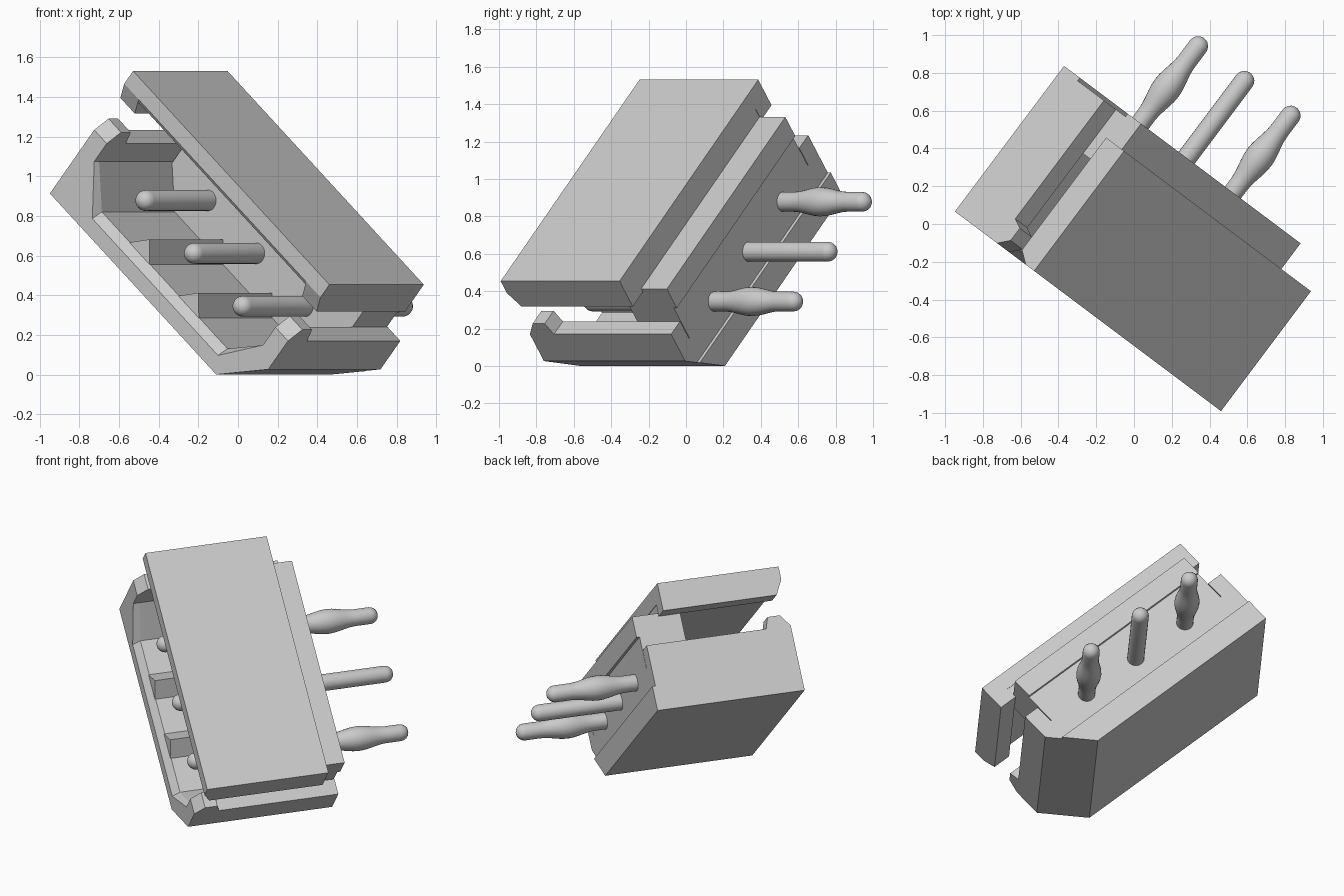
import bpy, bmesh, math
from mathutils import Matrix, Vector

if "Cube" in bpy.data.objects:
    bpy.data.objects.remove(bpy.data.objects["Cube"])

# Tilted frame: local x = across the pins, y = along the pins, z = housing height
t = math.radians(41.05)
h, d, up = Vector((.8, -.6, 0)), Vector((.6, .8, 0)), Vector((0, 0, 1))
w = h * math.cos(t) - up * math.sin(t)
u = h * math.sin(t) + up * math.cos(t)
FRAME = Matrix.Translation((.01, -.008, .611)) @ Matrix((w, d, u)).transposed().to_4x4()


def loft(name, rings, closed_ends=True, smooth=False):
    """Skin a list of equal-length point rings."""
    bm = bmesh.new()
    vs = [[bm.verts.new(p) for p in r] for r in rings]
    n = len(rings[0])
    for r0, r1 in zip(vs, vs[1:]):
        for i in range(n):
            j = (i + 1) % n
            bm.faces.new((r0[i], r0[j], r1[j], r1[i]))
    bm.faces.new(vs[0])
    bm.faces.new(vs[-1])
    bmesh.ops.recalc_face_normals(bm, faces=bm.faces)
    me = bpy.data.meshes.new(name)
    bm.to_mesh(me)
    bm.free()
    ob = bpy.data.objects.new(name, me)
    bpy.context.collection.objects.link(ob)
    ob.matrix_world = FRAME
    if smooth:
        for p in me.polygons:
            p.use_smooth = True
    return ob


def along(name, prof, y0, y1):
    """Extrude an (x, z) profile along the pin direction."""
    return loft(name, [[(x, y, z) for x, z in prof] for y in (y0, y1)])


def across(name, prof, x0, x1):
    """Extrude a (y, z) profile across the pins."""
    return loft(name, [[(x, y, z) for y, z in prof] for x in (x0, x1)])


FRONT, BACK, GROOVE, WALL = -.516, .448, .428, .137


# Trough-shaped housing with a chamfered mouth along the floor
def trough(y, floor):
    prof = [(-.81, -.305), (.58, -.305), (.81, -.07), (.81, .12), (.705, .12), (.705, 0),
            (.525, floor), (-.525, floor), (-.705, 0), (-.705, .12), (-.81, .12)]
    return [(x, y, z) for x, z in prof]


loft("housing", [trough(FRONT, -.225), trough(-.475, -.18), trough(GROOVE, -.18)])
along("back_lower_step", [(-.81, -.305), (.58, -.305), (.737, -.145), (-.81, -.145)], GROOVE, BACK)

# Back wall that carries the pins and the cover plate
across("back_wall", [(WALL, -.18), (GROOVE, -.18), (GROOVE, .21), (BACK, .21), (BACK, .345),
                     (.275, .345), (.275, .41), (WALL, .41)], -.70, .70)

# Cover plate with lips at both ends
across("cover_plate", [(FRONT, .505), (FRONT, .42), (-.50, .40), (.278, .40), (.278, .505)], -.70, .70)
for side, s in (("left", -1), ("right", 1)):
    across("cover_lip_" + side, [(FRONT, .505), (FRONT, .42), (-.465, .325), (.278, .325), (.278, .505)],
           s * .70, s * .82)
    # Small catch on the front of each side wall
    across("catch_" + side, [(FRONT, .12), (-.461, .195), (-.38, .195), (-.355, .12)], s * .705, s * .81)
    # Ridge on the floor between pins
    x = s * .205
    along("floor_ridge_" + side, [(x - .085, -.18), (x + .085, -.18), (x, -.085)], -.48, WALL)

# Round-ended pins, the outer two with a swelling
R, TIP0, TIP1 = .053, -.435, 1.01


def pin(name, x, bulge):
    prof = [(TIP0 + R * (1 - math.cos(a)), R * math.sin(a))
            for a in (math.radians(v) for v in (8, 30, 50, 70, 90))]
    if bulge:
        prof += [(.50, R)] + [(.50 + .36 * k / 10, R + .025 * math.sin(math.pi * k / 10) ** 2)
                              for k in range(1, 11)]
    prof += [(TIP0 + TIP1 - y, r) for y, r in reversed(prof[:5])]
    rings = [[(x + r * math.cos(k * math.tau / 24), y, r * math.sin(k * math.tau / 24))
              for k in range(24)] for y, r in prof]
    loft(name, rings, smooth=True)


pin("pin_left", -.406, True)
pin("pin_middle", 0, False)
pin("pin_right", .406, True)
